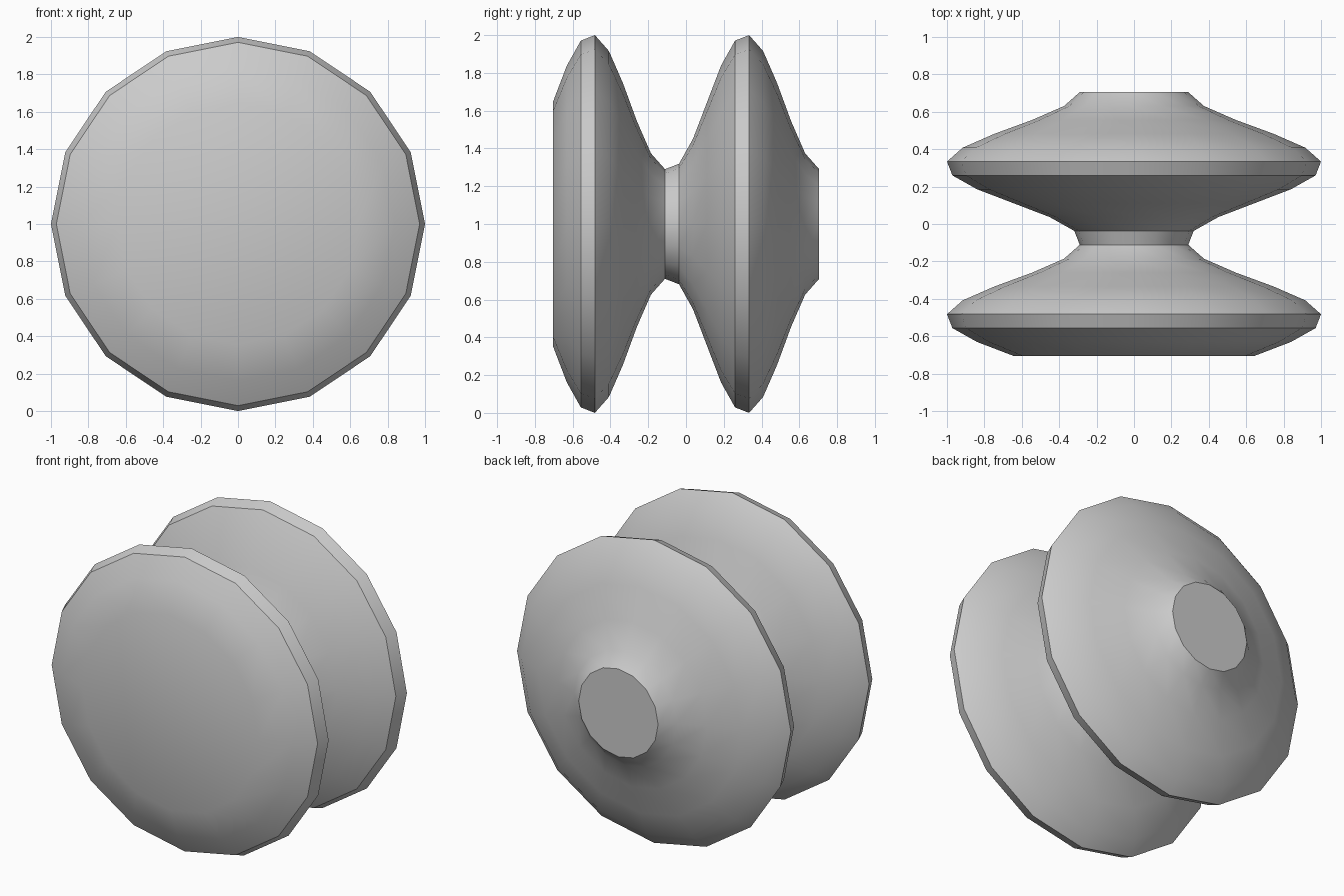
import bpy
import bmesh
from math import sin, cos, pi, radians

SIDES = 16
STEPS = 19          # rings along the axis
HALF_DEPTH = 0.705
WAVE = 11           # rings per ripple

old = bpy.data.objects.get("Cube")
if old:
    bpy.data.objects.remove(old, do_unlink=True)

# Plain grey
grey = bpy.data.materials.new("light_grey")
grey.use_nodes = True
colour = (0.6, 0.6, 0.6, 1.0)
grey.diffuse_color = colour
grey.node_tree.nodes["Principled BSDF"].inputs["Base Color"].default_value = colour


def ring(bm, y, radius):
    """One circle of vertices around the front-to-back axis."""
    angles = [2 * pi * k / SIDES for k in range(SIDES)]
    return [bm.verts.new((radius * cos(a), y, 1 + radius * sin(a))) for a in angles]


# Spool: a sine-wave radius swept around the y axis
bm = bmesh.new()
rings = []
for i in range(STEPS + 1):
    y = -HALF_DEPTH + 2 * HALF_DEPTH * i / STEPS
    radius = 0.645 + 0.3585 * sin(2 * pi * i / WAVE)
    rings.append(ring(bm, y, radius))

for a, b in zip(rings, rings[1:]):
    for k in range(SIDES):
        n = (k + 1) % SIDES
        bm.faces.new((a[k], a[n], b[n], b[k]))

# End caps
bm.faces.new(rings[0])
bm.faces.new(rings[-1])
bmesh.ops.recalc_face_normals(bm, faces=bm.faces[:])

mesh = bpy.data.meshes.new("rippled_spool")
bm.to_mesh(mesh)
bm.free()
mesh.materials.append(grey)
spool = bpy.data.objects.new("rippled_spool", mesh)
bpy.context.collection.objects.link(spool)

# Smooth shading with crisp rims
bpy.ops.object.select_all(action='DESELECT')
spool.select_set(True)
bpy.context.view_layer.objects.active = spool
bpy.ops.object.shade_smooth_by_angle(angle=radians(30))
